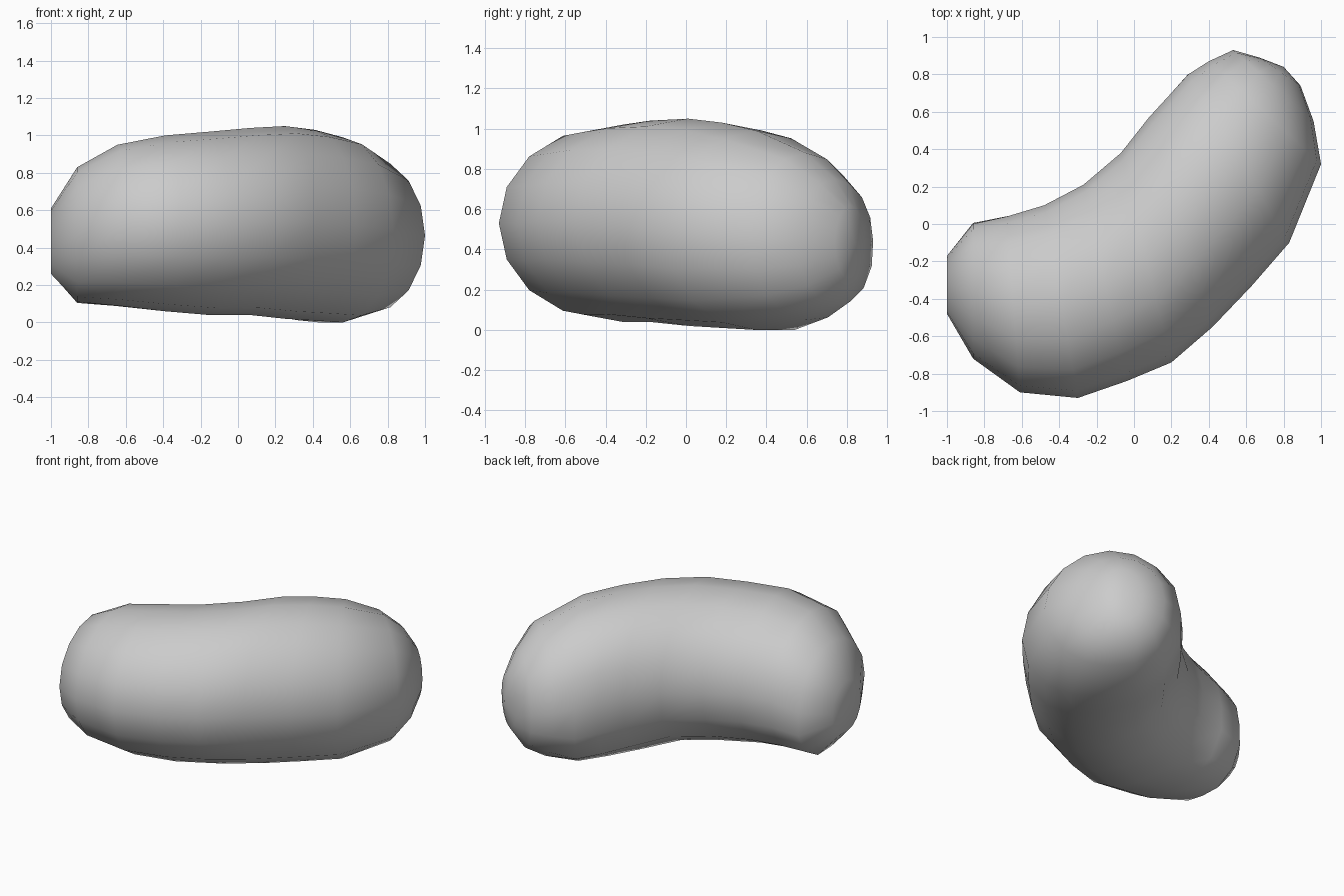
import bpy, bmesh, math
from mathutils import Vector

cube = bpy.data.objects.get("Cube")
if cube:
    bpy.data.objects.remove(cube, do_unlink=True)

SIDES = 16

# Cross-sections along the bend:
# inner edge (x, y), outer edge (x, y), bottom, top, fullness of the lower inner side
SECTIONS = [
    (-1.00, -0.17, -1.00, -0.48, 0.26, 0.61, 0.08),
    (-0.86, 0.00, -0.86, -0.72, 0.11, 0.83, 0.14),
    (-0.68, 0.04, -0.61, -0.90, 0.09, 0.95, 0.12),
    (-0.48, 0.10, -0.30, -0.93, 0.06, 1.00, 0.07),
    (-0.27, 0.21, -0.04, -0.84, 0.04, 1.02, 0.03),
    (-0.07, 0.38, 0.20, -0.74, 0.04, 1.04, 0.03),
    (0.08, 0.57, 0.42, -0.55, 0.02, 1.05, 0.07),
    (0.19, 0.69, 0.63, -0.33, 0.01, 1.03, 0.11),
    (0.29, 0.80, 0.83, -0.10, 0.00, 0.99, 0.12),
    (0.40, 0.87, 1.00, 0.32, 0.05, 0.88, 0.07),
    (0.53, 0.93, 0.96, 0.55, 0.13, 0.75, 0.06),
    (0.67, 0.89, 0.89, 0.74, 0.25, 0.62, 0.00),
]

# Bean body lofted through the sections
bm = bmesh.new()
rings = []
for ix, iy, ox, oy, low, high, full in SECTIONS:
    centre = Vector(((ix + ox) / 2, (iy + oy) / 2, (low + high) / 2))
    across = Vector((ox - ix, oy - iy, 0)) / 2
    up = Vector((0, 0, (high - low) / 2))
    ring = []
    for i in range(SIDES):
        a = math.tau * i / SIDES
        c, s = math.cos(a), math.sin(a)
        swell = 1 + full * 2 * c * s if c < 0 and s < 0 else 1
        ring.append(bm.verts.new(centre + (across * c + up * s) * swell))
    rings.append(ring)

for a, b in zip(rings, rings[1:]):
    for i in range(SIDES):
        j = (i + 1) % SIDES
        bm.faces.new((a[i], a[j], b[j], b[i]))

# Rounded end caps
for ring, tip in ((rings[0], (-1.0, -0.32, 0.44)), (rings[-1], (0.80, 0.84, 0.43))):
    v = bm.verts.new(tip)
    for i in range(SIDES):
        bm.faces.new((ring[i], ring[(i + 1) % SIDES], v))

bmesh.ops.recalc_face_normals(bm, faces=bm.faces)
for f in bm.faces:
    f.smooth = True
mesh = bpy.data.meshes.new("bean_body")
bm.to_mesh(mesh)
bm.free()

# Plain grey skin
grey = bpy.data.materials.new("light_grey")
grey.use_nodes = True
colour = (0.6, 0.6, 0.6, 1)
grey.diffuse_color = colour
grey.node_tree.nodes["Principled BSDF"].inputs["Base Color"].default_value = colour
mesh.materials.append(grey)

body = bpy.data.objects.new("bean_body", mesh)
bpy.context.collection.objects.link(body)
